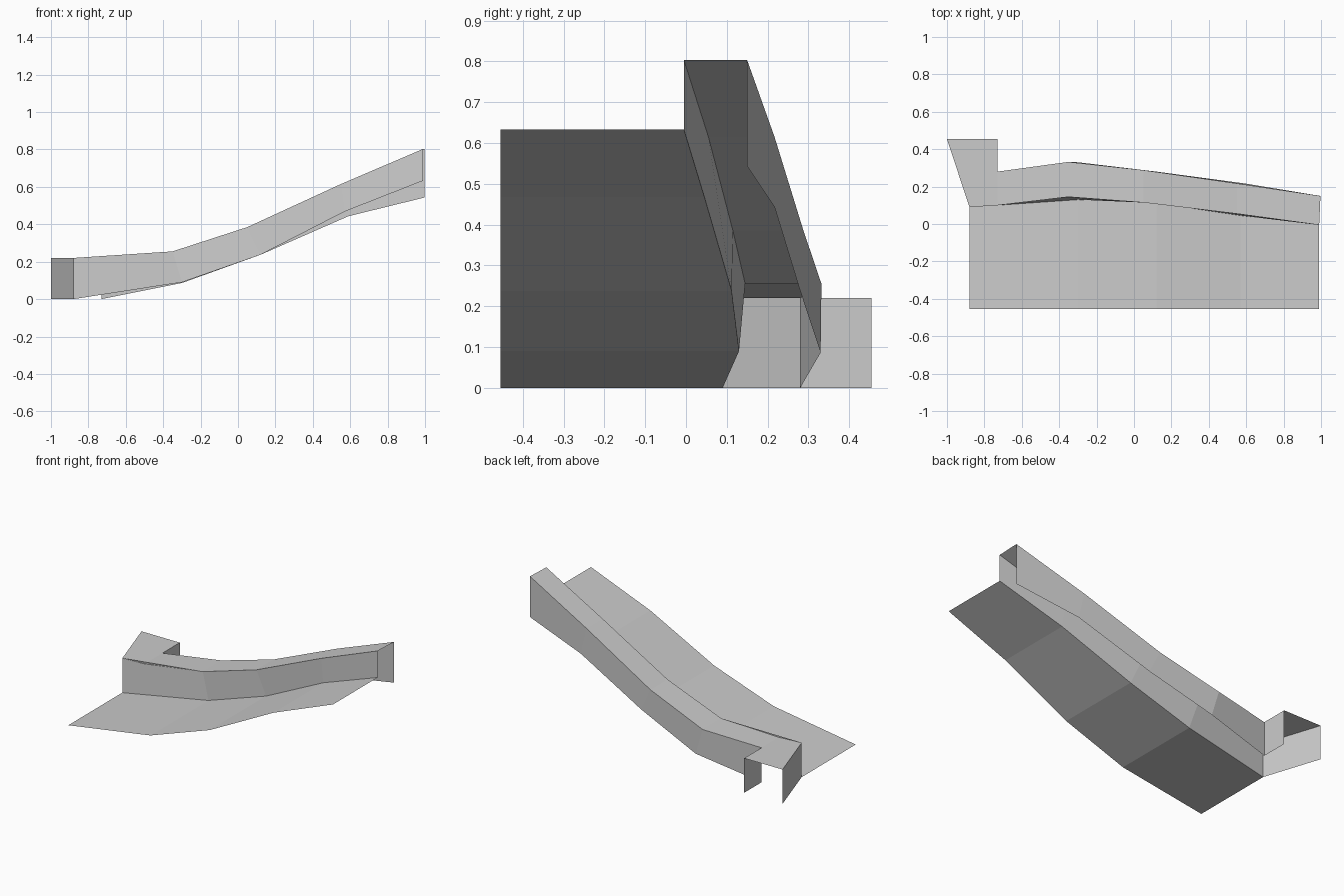
import bpy

default_cube = bpy.data.objects.get("Cube")
if default_cube:
    bpy.data.objects.remove(default_cube, do_unlink=True)

concrete = bpy.data.materials.new("concrete grey")
concrete.use_nodes = True
grey = (0.6, 0.6, 0.6, 1)
concrete.diffuse_color = grey
concrete.node_tree.nodes["Principled BSDF"].inputs["Base Color"].default_value = grey


def make_sheet(name, points, faces):
    """Create one flat-shaded open surface."""
    mesh = bpy.data.meshes.new(name)
    mesh.from_pydata(points, [], faces)
    mesh.materials.append(concrete)
    sheet = bpy.data.objects.new(name, mesh)
    bpy.context.collection.objects.link(sheet)
    return sheet


def loft(name, first, second):
    """Span two matching edge lines with a strip of quads."""
    count = len(first)
    faces = [(i, i + 1, count + i + 1, count + i) for i in range(count - 1)]
    return make_sheet(name, first + second, faces)


def at_height(point, z):
    return (point[0], point[1], z)


# Edge lines running up the slope
ROAD_FRONT = -0.455
END_TOP = 0.22
wall_foot = [(-0.88, 0.09, 0), (-0.3, 0.13, 0.09), (0.12, 0.112, 0.237),
             (0.57, 0.045, 0.468), (0.99, -0.005, 0.633)]
front_rim = [(-0.73, 0.1, END_TOP), (-0.35, 0.145, 0.255), (0.05, 0.115, 0.385),
             (0.55, 0.055, 0.615), (0.99, -0.005, 0.803)]
back_rim = [(-0.73, 0.28, END_TOP), (-0.35, 0.332, 0.255), (0.05, 0.288, 0.385),
            (0.55, 0.217, 0.615), (0.997, 0.15, 0.803)]
back_foot = [(-0.73, 0.28, 0), (-0.3, 0.33, 0.086), (0.12, 0.28, 0.237),
             (0.59, 0.217, 0.443), (0.997, 0.15, 0.543)]

# Sloping road surface
road_edge = [(x, ROAD_FRONT, z) for x, y, z in wall_foot]
loft("road", road_edge, wall_foot)

# Low wall beside the road
corner = at_height(wall_foot[0], END_TOP)
loft("wall_front", wall_foot, [corner] + front_rim[1:])
loft("wall_top", front_rim, back_rim)
loft("wall_back", back_rim, back_foot)

# Return at the low end of the wall
outer = (-1, 0.455, END_TOP)
inner = (-0.73, 0.455, END_TOP)
make_sheet("return_top", [corner, front_rim[0], back_rim[0], inner, outer],
           [(0, 1, 2, 3, 4)])
loft("return_outer_wall", [corner, outer], [wall_foot[0], at_height(outer, 0)])
loft("return_inner_wall", [inner, back_rim[0]], [at_height(inner, 0), back_foot[0]])
